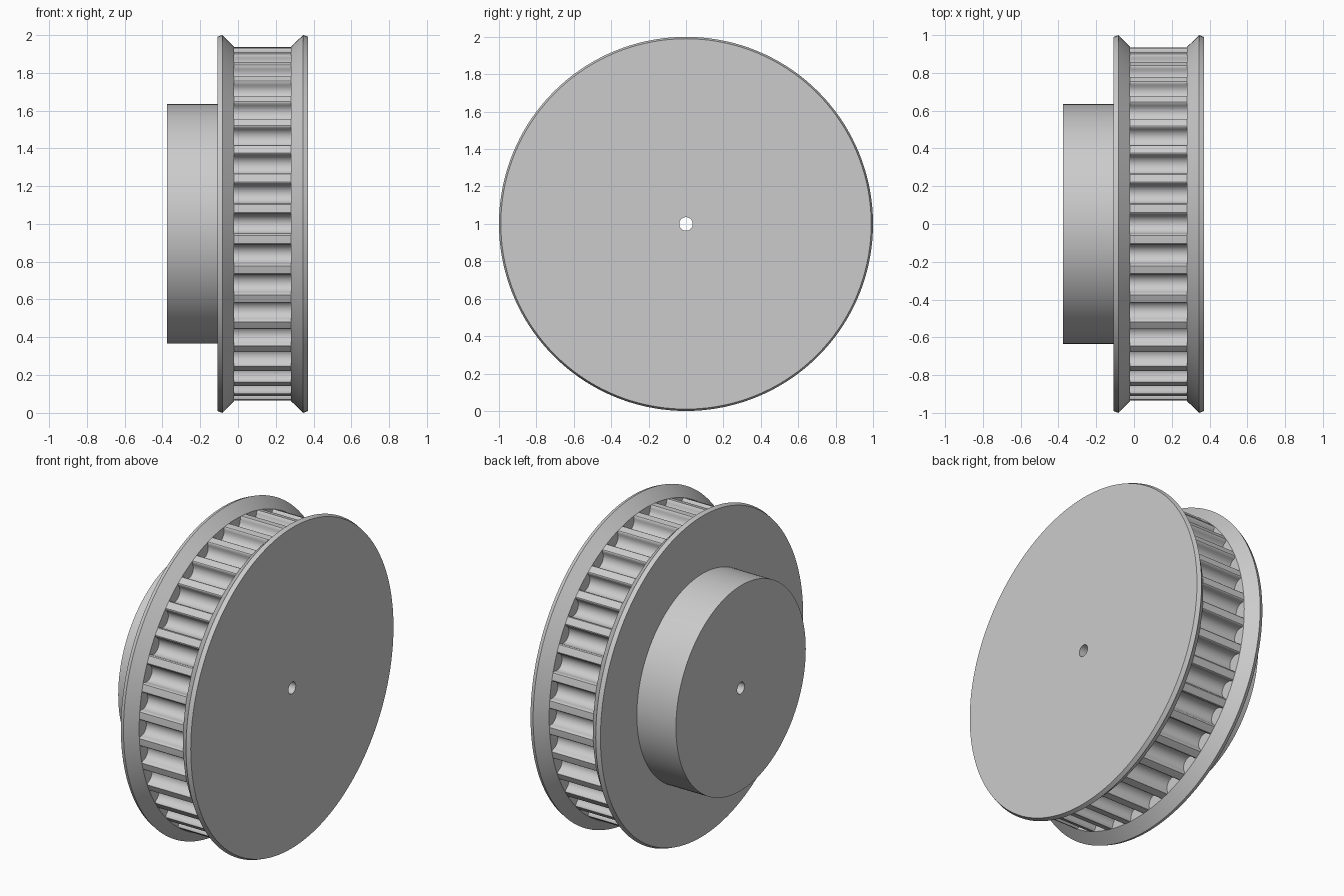
import bpy, bmesh
from math import sin, cos, pi, radians

if "Cube" in bpy.data.objects:
    bpy.data.objects.remove(bpy.data.objects["Cube"])

SEG, TEETH = 144, 36
RIM = 0.937          # radius over the teeth
X0, X1 = -0.02, 0.28  # toothed band


def make_object(name, bm):
    bmesh.ops.recalc_face_normals(bm, faces=bm.faces)
    mesh = bpy.data.meshes.new(name)
    bm.to_mesh(mesh)
    bm.free()
    ob = bpy.data.objects.new(name, mesh)
    bpy.context.collection.objects.link(ob)
    ob.location.z = 1
    return ob


def bridge(bm, a, b):
    n = len(a)
    for i in range(n):
        j = (i + 1) % n
        bm.faces.new((a[i], a[j], b[j], b[i]))


# Pulley body: hub, both flanges and bore turned from one closed profile (x, radius)
profile = [(-0.375, 0.036), (-0.375, 0.634), (-0.108, 0.634), (-0.108, 0.990),
           (-0.083, 1.0), (X0, RIM), (X1, RIM), (0.345, 1.0),
           (0.37, 0.990), (0.37, 0.036)]
bm = bmesh.new()
rings = []
for x, r in profile:
    rings.append([bm.verts.new((x, r * cos(2 * pi * i / SEG), r * sin(2 * pi * i / SEG)))
                  for i in range(SEG)])
for k in range(len(rings)):
    bridge(bm, rings[k], rings[(k + 1) % len(rings)])
pulley = make_object("toothed_pulley", bm)

# Tooth grooves: round-bottomed slots with eased lips, (sideways, radius)
half = [(0.062, RIM + 0.02), (0.062, RIM - 0.001), (0.056, RIM - 0.005), (0.052, RIM - 0.013)]
arc = [(0.051 * cos(radians(a)), RIM - 0.02 - 0.051 * sin(radians(a)))
       for a in range(0, 181, 15)]
groove = half + arc + [(-s, r) for s, r in reversed(half)]
bm = bmesh.new()
for t in range(TEETH):
    c, s = cos(2 * pi * t / TEETH), sin(2 * pi * t / TEETH)
    ends = [[bm.verts.new((x, r * c - w * s, r * s + w * c)) for w, r in groove]
            for x in (X0, X1)]
    bridge(bm, *ends)
    for e in ends:
        bm.faces.new(e)
cutter = make_object("groove_cutter", bm)
cutter.hide_render = True

# Cut the grooves and smooth the turned surfaces
bpy.context.view_layer.objects.active = pulley
pulley.select_set(True)
cut = pulley.modifiers.new("grooves", "BOOLEAN")
cut.operation = "DIFFERENCE"
cut.solver = "EXACT"
cut.object = cutter
bpy.ops.object.modifier_apply(modifier=cut.name)
bpy.data.objects.remove(cutter)
bpy.ops.object.shade_smooth_by_angle(angle=radians(25))
